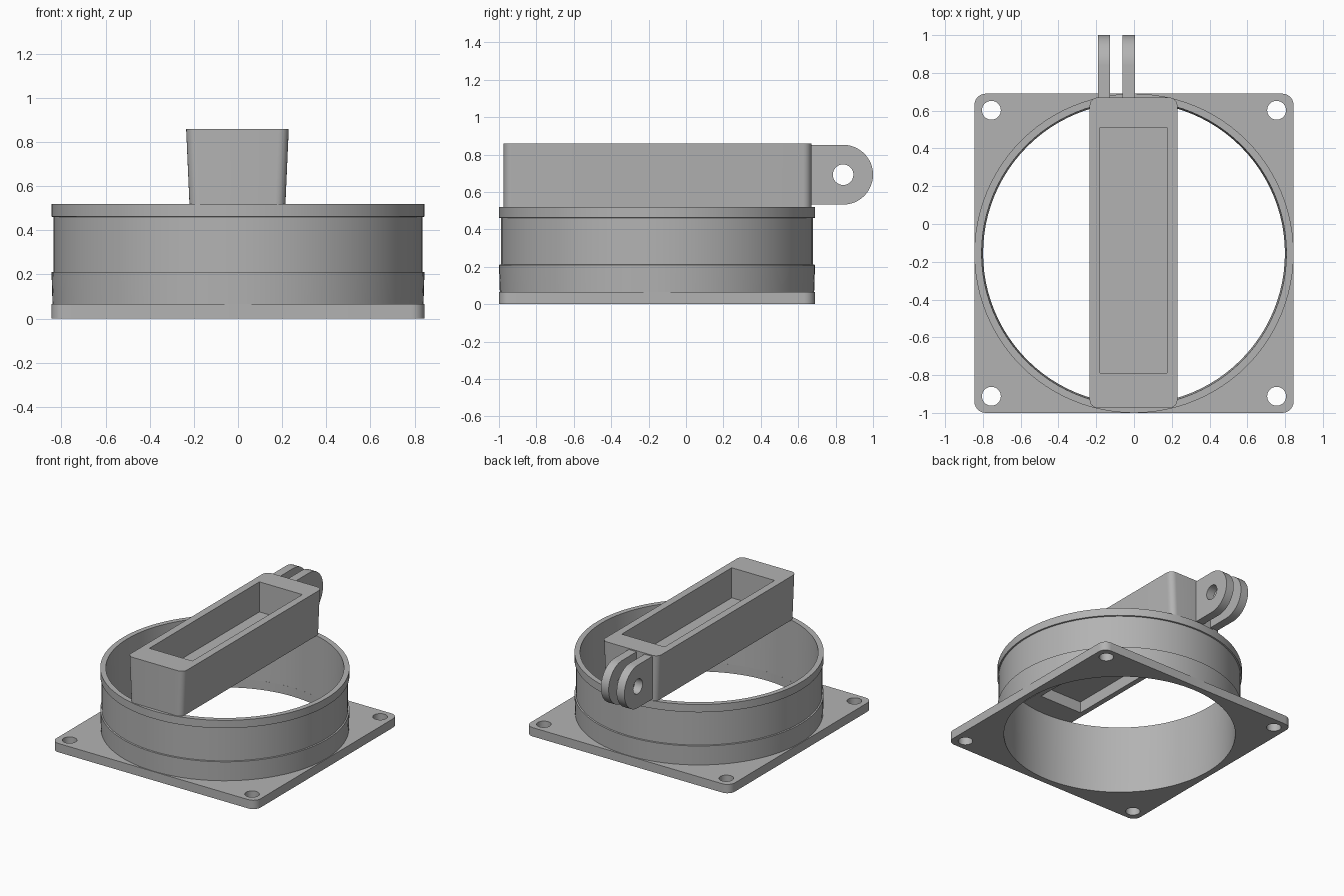
import bpy, bmesh
from math import sin, cos, pi, radians
from mathutils import Matrix, Vector

cube = bpy.data.objects.get("Cube")
if cube:
    bpy.data.objects.remove(cube)

grey = bpy.data.materials.new("plain grey")
grey.use_nodes = True
grey.diffuse_color = (0.45, 0.45, 0.45, 1)
grey.node_tree.nodes["Principled BSDF"].inputs["Base Color"].default_value = grey.diffuse_color

CY = -0.155          # centre of plate and collar in y


def finish(ob, angle=30):
    ob.data.materials.clear()
    ob.data.materials.append(grey)
    bpy.ops.object.select_all(action='DESELECT')
    ob.select_set(True)
    bpy.context.view_layer.objects.active = ob
    bpy.ops.object.shade_smooth_by_angle(angle=radians(angle))


def loft(name, rings, cap=False, closed=False):
    """Skin a list of equal-length point rings."""
    bm = bmesh.new()
    loops = [[bm.verts.new(p) for p in r] for r in rings]
    pairs = list(zip(loops, loops[1:]))
    if closed:
        pairs.append((loops[-1], loops[0]))
    for a, b in pairs:
        for i in range(len(a)):
            j = (i + 1) % len(a)
            bm.faces.new((a[i], a[j], b[j], b[i]))
    if cap:
        bm.faces.new(loops[0])
        bm.faces.new(loops[-1])
    bmesh.ops.remove_doubles(bm, verts=bm.verts, dist=1e-5)
    bmesh.ops.recalc_face_normals(bm, faces=bm.faces)
    me = bpy.data.meshes.new(name)
    bm.to_mesh(me)
    bm.free()
    ob = bpy.data.objects.new(name, me)
    bpy.context.collection.objects.link(ob)
    finish(ob)
    return ob


def circle(x, y, r, n=32):
    return [(x + r * cos(2 * pi * i / n), y + r * sin(2 * pi * i / n)) for i in range(n)]


def rounded_rect(cx, cy, hx, hy, r, n=6):
    pts = []
    for k, (sx, sy) in enumerate(((1, 1), (-1, 1), (-1, -1), (1, -1))):
        for i in range(n + 1):
            a = pi / 2 * (k + i / n)
            pts.append((cx + sx * (hx - r) + r * cos(a), cy + sy * (hy - r) + r * sin(a)))
    return pts


def slab(name, outlines, thickness, matrix):
    """Flat plate with holes: first outline is the edge, the rest are cut out."""
    cu = bpy.data.curves.new(name, 'CURVE')
    cu.dimensions = '2D'
    cu.fill_mode = 'BOTH'
    cu.extrude = thickness / 2
    for pts in outlines:
        sp = cu.splines.new('POLY')
        sp.points.add(len(pts) - 1)
        for p, (x, y) in zip(sp.points, pts):
            p.co = (x, y, 0, 1)
        sp.use_cyclic_u = True
    ob = bpy.data.objects.new(name, cu)
    bpy.context.collection.objects.link(ob)
    bpy.ops.object.select_all(action='DESELECT')
    ob.select_set(True)
    bpy.context.view_layer.objects.active = ob
    bpy.ops.object.convert(target='MESH')
    ob = bpy.context.view_layer.objects.active
    bm = bmesh.new()
    bm.from_mesh(ob.data)
    bmesh.ops.remove_doubles(bm, verts=bm.verts, dist=1e-5)
    bmesh.ops.recalc_face_normals(bm, faces=bm.faces)
    bmesh.ops.transform(bm, matrix=matrix, verts=bm.verts)
    bm.to_mesh(ob.data)
    bm.free()
    finish(ob)
    return ob


# Square mounting plate with large opening and four screw holes
holes = [circle(sx * 0.755, CY + sy * 0.757, 0.05) for sx in (-1, 1) for sy in (-1, 1)]
slab("base_plate",
     [rounded_rect(0, CY, 0.845, 0.845, 0.06), circle(0, CY, 0.799, 96)] + holes,
     0.066, Matrix.Translation((0, 0, 0.033)))

# Round collar with a lower band and a top lip
profile = [(0.799, 0.05), (0.84, 0.05), (0.845, 0.21), (0.835, 0.212),
           (0.835, 0.46), (0.845, 0.462), (0.845, 0.52), (0.807, 0.52)]
loft("collar", [[(x, y, z) for x, y in circle(0, CY, r, 96)] for r, z in profile], closed=True)


# Bridge box across the collar, recessed from above and below
def outer(z, hx):
    return [(x, y, z) for x, y in rounded_rect(-0.0025, -0.1525, hx, 0.8225, 0.045)]


def inner(z):
    return [(x, y, z) for x, y in rounded_rect(-0.0025, -0.14, 0.1775, 0.65, 0)]


loft("bridge_box", [inner(0.605), inner(0.52), outer(0.52, 0.2175),
                    outer(0.86, 0.2325), inner(0.86), inner(0.635)], cap=True)

# Two hinge lugs at the back, drawn in the y-z plane
R, HY, HZ = 0.16, 0.84, 0.692
arc = [(HY + R * sin(pi * i / 24), HZ - R * cos(pi * i / 24)) for i in range(25)]
lug = [(0.66, HZ - R)] + arc + [(0.66, HZ + R)]
to_side = Matrix(((0, 0, 1, 0), (1, 0, 0, 0), (0, 1, 0, 0), (0, 0, 0, 1)))
for name, x in (("hinge_lug_right", -0.158), ("hinge_lug_left", -0.028)):
    slab(name, [lug, circle(HY, HZ, 0.055)], 0.064,
         Matrix.Translation(Vector((x, 0, 0))) @ to_side)
